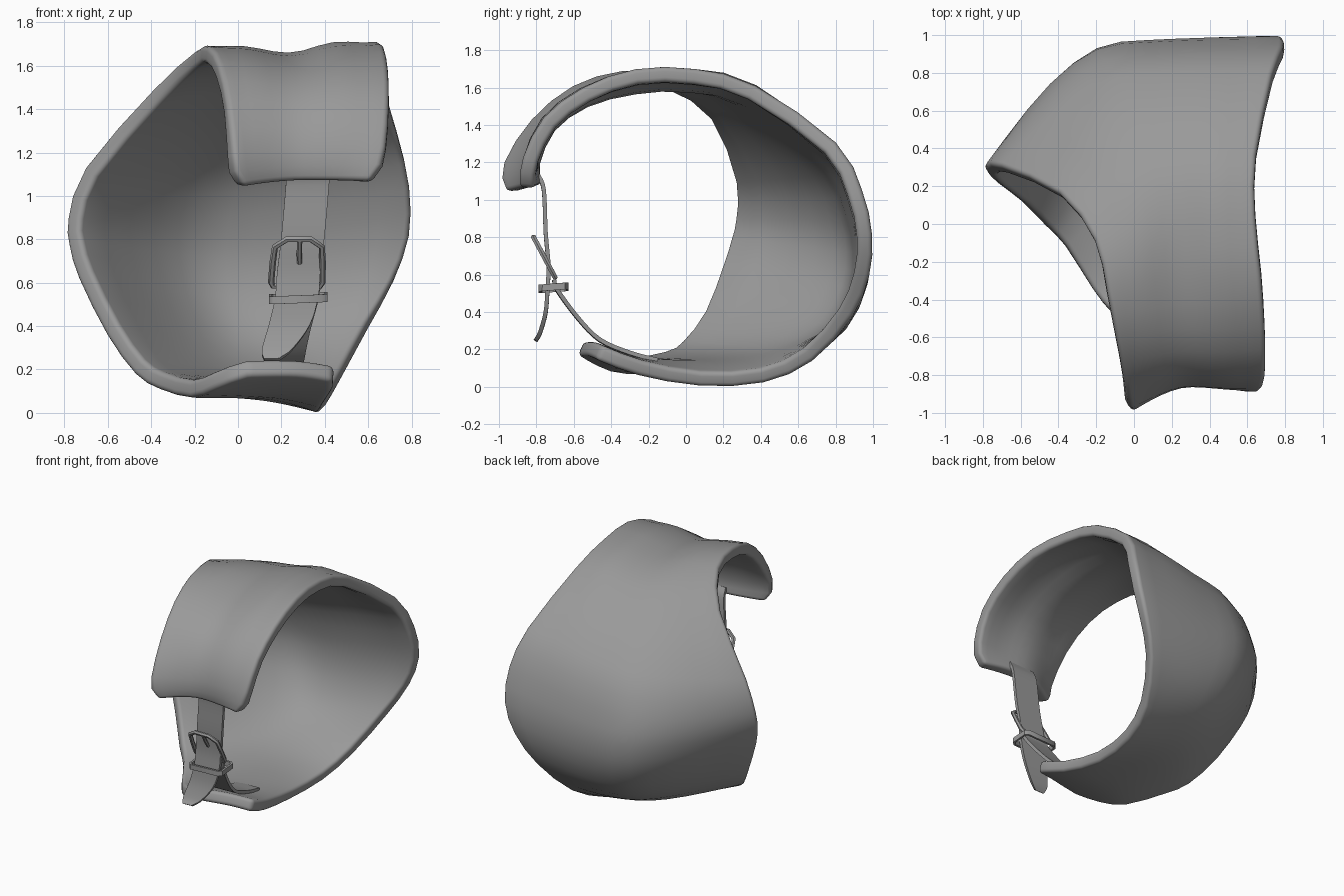
import bpy, math
from mathutils import Vector

if "Cube" in bpy.data.objects:
    bpy.data.objects.remove(bpy.data.objects["Cube"])

grey = bpy.data.materials.new("grey_leather")
grey.diffuse_color = (0.32, 0.32, 0.32, 1)
grey.use_nodes = True
grey.node_tree.nodes["Principled BSDF"].inputs["Base Color"].default_value = grey.diffuse_color


def finish(ob, angle=50):
    """Apply modifiers, set colour and smooth shading."""
    bpy.ops.object.select_all(action='DESELECT')
    bpy.context.view_layer.objects.active = ob
    ob.select_set(True)
    bpy.ops.object.convert(target='MESH')
    ob = bpy.context.object
    ob.data.materials.clear()
    ob.data.materials.append(grey)
    bpy.ops.object.shade_smooth_by_angle(angle=math.radians(angle))


def sheet(name, rows, thickness, offset, bevel, segments, closed=False):
    """Skin a grid of points and give it thickness with rounded rims."""
    n, m = len(rows), len(rows[0])
    faces = []
    for i in range(n if closed else n - 1):
        k = (i + 1) % n
        for j in range(m - 1):
            faces.append((i * m + j, i * m + j + 1, k * m + j + 1, k * m + j))
    me = bpy.data.meshes.new(name)
    me.from_pydata([p for r in rows for p in r], [], faces)
    ob = bpy.data.objects.new(name, me)
    bpy.context.collection.objects.link(ob)
    so = ob.modifiers.new("thick", 'SOLIDIFY')
    so.thickness, so.offset = thickness, offset
    if bevel:
        bv = ob.modifiers.new("round", 'BEVEL')
        bv.width, bv.segments = bevel, segments
        bv.limit_method, bv.angle_limit = 'ANGLE', math.radians(50)
    finish(ob)


def smooth_path(pts, sub):
    """Catmull-Rom through the points."""
    p = [Vector(q) for q in pts]
    p = [2 * p[0] - p[1]] + p + [2 * p[-1] - p[-2]]
    out = []
    for i in range(1, len(p) - 2):
        a, b, c, d = p[i - 1:i + 3]
        for s in range(sub):
            t = s / sub
            out.append(0.5 * (2 * b + (c - a) * t + (2 * a - 5 * b + 4 * c - d) * t * t
                              + (3 * b - a - 3 * c + d) * t ** 3))
    return out + [p[-2]]


def across(a, b, c, u):
    """Overshoot-free curve through left, middle and right points."""
    res = []
    for p, q, r in zip(a, b, c):
        d1, d2 = q - p, r - q
        m = 2 * d1 * d2 / (d1 + d2) if d1 * d2 > 1e-9 else 0
        if u < 0.5:
            t, y0, y1, m0, m1 = u * 2, p, q, 1.5 * d1 - 0.5 * m, m
        else:
            t, y0, y1, m0, m1 = u * 2 - 1, q, r, m, 1.5 * d2 - 0.5 * m
        res.append((2 * t**3 - 3 * t * t + 1) * y0 + (t**3 - 2 * t * t + t) * m0
                   + (3 * t * t - 2 * t**3) * y1 + (t**3 - t * t) * m1)
    return Vector(res)


# Curved band: left rim, centre line and right rim, from top flap to lower flap
left = [(0, -.985, 1.04), (-.02, -.98, 1.2), (-.05, -.83, 1.43), (-.09, -.61, 1.61),
        (-.14, -.35, 1.69), (-.21, -.08, 1.665), (-.4, .17, 1.49), (-.71, .31, 1.13),
        (-.79, .31, .9), (-.785, .28, .77), (-.74, .23, .62), (-.61, .13, .36),
        (-.48, 0, .18), (-.37, -.11, .11), (-.22, -.34, .07), (-.11, -.48, .11),
        (.02, -.58, .17)]
middle = [(.31, -.855, 1.07), (.3, -.86, 1.21), (.28, -.765, 1.42), (.26, -.56, 1.57),
          (.24, -.28, 1.645), (.22, .02, 1.655), (.18, .36, 1.57), (.03, .8, 1.2),
          (-.05, .925, .93), (-.07, .965, .72), (-.05, .935, .5), (-.01, .80, .28),
          (.01, .55, .135), (.04, .27, .07), (.1, -.08, .065), (.16, -.32, .09),
          (.24, -.54, .17)]
right = [(.64, -.9, 1.07), (.68, -.87, 1.23), (.695, -.76, 1.44), (.69, -.55, 1.6),
         (.67, -.27, 1.70), (.64, .05, 1.70), (.645, .37, 1.61), (.73, .8, 1.31),
         (.785, .94, 1.06), (.785, .995, .82), (.715, .98, .6), (.6, .89, .38),
         (.47, .68, .14), (.40, .42, .02), (.37, .08, 0), (.41, -.25, .06),
         (.46, -.47, .14)]
COLS, SUB = 12, 2
lines = [smooth_path(l, SUB) for l in (left, middle, right)]
last = len(lines[0]) - 1
rows = []
for i, (a, b, c) in enumerate(zip(*lines)):
    e = 0.05 if i in (0, last) else 0     # rounded flap corners
    rows.append([across(a, b, c, e + (1 - 2 * e) * j / COLS) for j in range(COLS + 1)])

# Raise a soft ridge beside each rim over the top
swollen = []
for i, row in enumerate(rows):
    amp = 0.032 * max(0, 1 - abs(i / SUB - 4.5) / 4.5)
    new = []
    for j, p in enumerate(row):
        along = rows[min(i + 1, last)][j] - rows[max(i - 1, 0)][j]
        side = row[min(j + 1, COLS)] - row[max(j - 1, 0)]
        gain = amp * (0.6 if j < COLS / 2 else 1)
        new.append(p + side.cross(along).normalized()
                   * gain * math.sin(2 * math.pi * j / COLS) ** 2)
    swollen.append(new)
sheet("curved_band", swollen, 0.082, -1, 0.034, 4)


def strap(name, pts, widths, thickness=0.022):
    """Flat strap along a path."""
    path = smooth_path(pts, 4)
    wid = smooth_path([(w, 0, 0) for w in widths], 4)
    rows = [[p + Vector((w.x * s, 0, 0.03 * s * w.x)) for s in (-.5, 0, .5)]
            for p, w in zip(path, wid)]
    sheet(name, rows, thickness, 0, 0, 1)


# Upper strap with its pointed tongue, and the lower strap
strap("upper_strap",
      [(.325, -.79, 1.13), (.32, -.76, 1.05), (.3, -.75, .82), (.28, -.735, .65),
       (.27, -.74, .53), (.235, -.75, .4), (.18, -.78, .29), (.155, -.805, .245)],
      [.2, .2, .2, .2, .2, .19, .14, .07])
strap("lower_strap",
      [(.28, -.705, .57), (.27, -.69, .52), (.24, -.58, .37), (.215, -.46, .25),
       (.2, -.3, .18), (.19, -.15, .14)],
      [.2, .2, .18, .18, .18, .18])


def rod(name, pts, radius, closed):
    """Thin rod along a path."""
    cu = bpy.data.curves.new(name, 'CURVE')
    cu.dimensions = '3D'
    cu.bevel_depth, cu.bevel_resolution = radius, 1
    cu.use_fill_caps = True
    sp = cu.splines.new('POLY')
    sp.points.add(len(pts) - 1)
    for q, p in zip(sp.points, pts):
        q.co = (*p, 1)
    sp.use_cyclic_u = closed
    ob = bpy.data.objects.new(name, cu)
    bpy.context.collection.objects.link(ob)
    finish(ob)


# Buckle frame: tilted rectangle with cut corners, and its prong
def tilt(x, t):
    return (.28 + x - .01 * (1 - t), -.70 - .115 * t, .585 + .215 * t)


half = [(.055, 1), (.108, .84), (.115, .5), (.118, .08), (.108, 0)]
frame = [tilt(x, t) for x, t in half] + [tilt(-x, t) for x, t in reversed(half)]
rod("buckle_frame", frame, 0.015, True)
rod("buckle_prong", [tilt(.005, 1), tilt(.005, .75), (.283, -.75, .69)], 0.012, False)

# Keeper loop around both straps
loop = [(.15, -.765), (.165, -.78), (.385, -.78), (.405, -.765),
        (.405, -.65), (.385, -.635), (.165, -.635), (.15, -.65)]
sheet("keeper_loop",
      [[(x, y, z + .04 * (x - .28) + .08 * (y + .7)) for z in (.512, .548)]
       for x, y in loop], 0.016, 0, 0, 1, closed=True)
